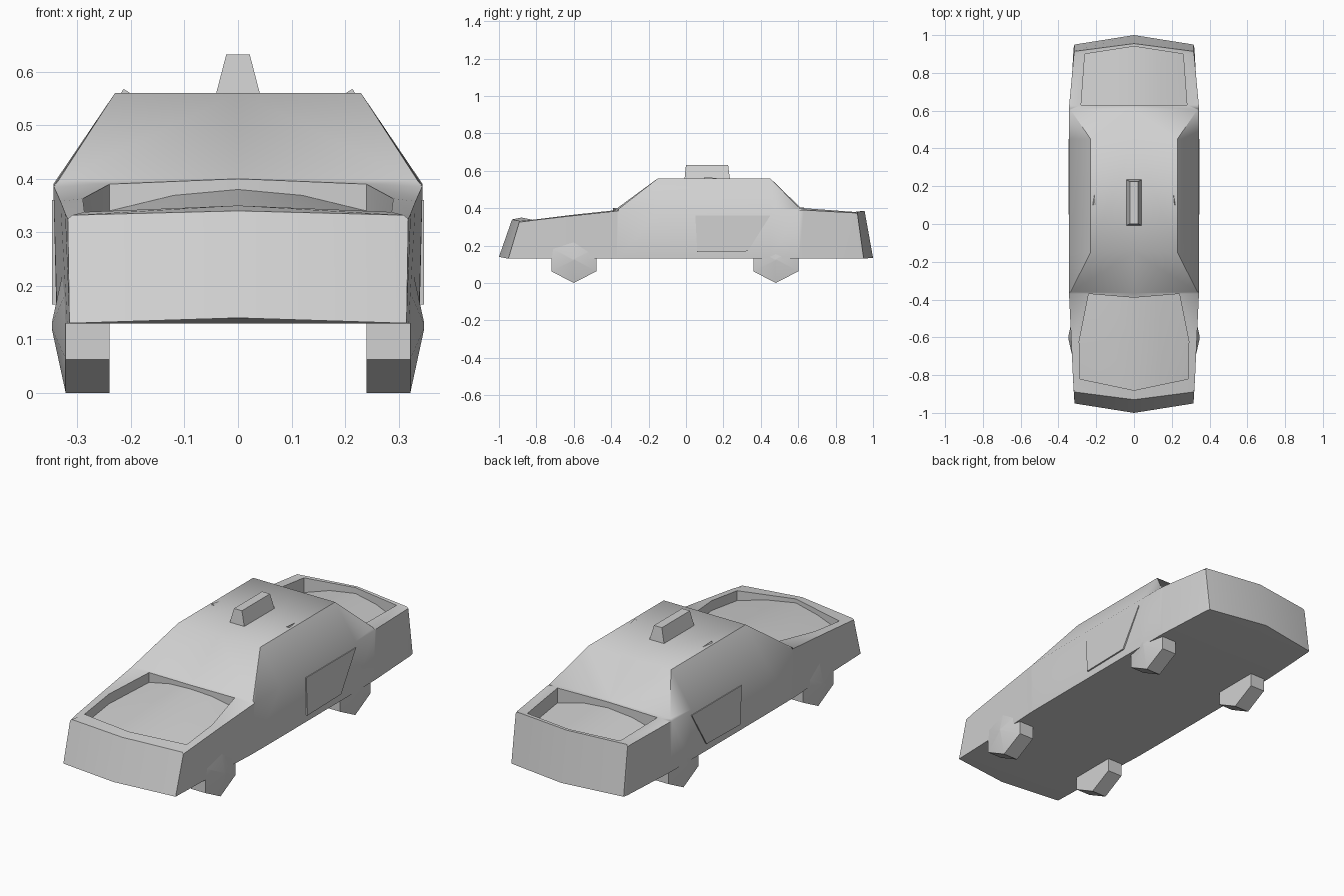
import bpy
import bmesh
import math

cube = bpy.data.objects.get("Cube")
if cube:
    bpy.data.objects.remove(cube, do_unlink=True)

grey = bpy.data.materials.new("plain_grey")
grey.use_nodes = True
colour = (0.64, 0.64, 0.64, 1)
grey.diffuse_color = colour
for node in grey.node_tree.nodes:
    if node.type == 'BSDF_PRINCIPLED':
        node.inputs["Base Color"].default_value = colour


def add_part(name, verts, faces, mirror=True, closed=False, angle=50):
    """Make a smooth shaded object, optionally mirrored across x."""
    mesh = bpy.data.meshes.new(name)
    mesh.from_pydata(verts, [], faces)
    if closed:
        bm = bmesh.new()
        bm.from_mesh(mesh)
        bmesh.ops.recalc_face_normals(bm, faces=bm.faces)
        bm.to_mesh(mesh)
        bm.free()
    mesh.materials.append(grey)
    mesh.shade_smooth()
    mesh.set_sharp_from_angle(angle=math.radians(angle))
    obj = bpy.data.objects.new(name, mesh)
    bpy.context.collection.objects.link(obj)
    if mirror:
        obj.modifiers.new("Mirror", 'MIRROR')
    return obj


def loft(name, rings, mirror=True, angle=50):
    """Closed solid through rings that have equal point counts."""
    n = len(rings[0])
    verts = [p for ring in rings for p in ring]
    faces = [tuple(range(n)), tuple(range(len(verts) - n, len(verts)))]
    for r in range(len(rings) - 1):
        for k in range(n):
            j = (k + 1) % n
            faces.append((r * n + k, r * n + j, r * n + n + j, r * n + n + k))
    return add_part(name, verts, faces, mirror, True, angle)


def station(bottom, belt, shoulder, centre, keel=None):
    """Half section of the body, from the keel round to the top centre."""
    return [(0, *(keel or (bottom[1], 0.13))), (bottom[0], bottom[1], 0.13),
            belt, shoulder, (0, *centre)]


# Half sections from nose to tail
sections = [
    station((0.315, -0.95), (0.318, -0.892, 0.325), (0.31, -0.89, 0.332), (-0.93, 0.34), (-1, 0.14)),
    station((0.319, -0.82), (0.323, -0.82, 0.335), (0.287, -0.82, 0.338), (-0.88, 0.35)),
    station((0.326, -0.62), (0.332, -0.62, 0.358), (0.29, -0.62, 0.363), (-0.63, 0.377)),
    station((0.338, -0.37), (0.344, -0.37, 0.385), (0.24, -0.37, 0.39), (-0.39, 0.40)),
    station((0.338, -0.36), (0.345, -0.36, 0.386), (0.336, -0.36, 0.396), (-0.365, 0.402)),
    station((0.339, -0.15), (0.345, -0.15, 0.39), (0.23, -0.15, 0.56), (-0.15, 0.56)),
    station((0.339, 0.45), (0.345, 0.45, 0.39), (0.23, 0.45, 0.56), (0.45, 0.56)),
    station((0.338, 0.605), (0.345, 0.605, 0.39), (0.336, 0.605, 0.4), (0.61, 0.405)),
    station((0.337, 0.63), (0.343, 0.63, 0.39), (0.28, 0.63, 0.4), (0.63, 0.405)),
    station((0.32, 0.93), (0.318, 0.9, 0.375), (0.26, 0.9, 0.38), (0.94, 0.385)),
    station((0.315, 0.95), (0.314, 0.917, 0.37), (0.308, 0.915, 0.38), (0.955, 0.385), (1, 0.135)),
]
hood_rows, trunk_rows = (1, 2, 3), (8, 9)
open_tops = {1, 2, 8}

# Body shell with hood and trunk left open
body_faces = [tuple(range(5)), tuple(reversed(range(len(sections) * 5 - 5, len(sections) * 5)))]
for i in range(len(sections) - 1):
    for k in range(4):
        if k == 3 and i in open_tops:
            continue
        a, b = i * 5 + k, i * 5 + 5 + k
        body_faces.append((a, b, b + 1, a + 1))
add_part("body_shell", [p for s in sections for p in s], body_faces)


def sunken_panel(name, rows, drops):
    """Crowned panel set below the rim, with a thin wall around it."""
    floor, floor_faces = [], []
    for r in rows:
        edge, centre = sections[r][3], sections[r][4]
        for t, drop in zip((0, 0.5, 1), drops):
            p = [c + (e - c) * t for c, e in zip(centre, edge)]
            floor.append((p[0], p[1], p[2] - drop))
    for r in range(len(rows) - 1):
        for c in range(2):
            a = r * 3 + c
            floor_faces.append((a, a + 1, a + 4, a + 3))
    add_part(name + "_panel", floor, floor_faces)

    first, last = sections[rows[0]], sections[rows[-1]]

    def middle(s):
        return tuple((a + b) / 2 for a, b in zip(s[3], s[4]))

    rim = [first[4], middle(first)] + [sections[r][3] for r in rows] + [middle(last), last[4]]
    depth = [drops[0], drops[1]] + [drops[2]] * len(rows) + [drops[1], drops[0]]
    low = [(x, y, z - d) for (x, y, z), d in zip(rim, depth)]
    n = len(rim)
    add_part(name + "_wall", low + rim,
             [(i, i + 1, n + i + 1, n + i) for i in range(n - 1)])


sunken_panel("hood", hood_rows, (0.02, 0.026, 0.05))
sunken_panel("trunk", trunk_rows, (0.03, 0.04, 0.075))


# Six sided wheels with pointed hubs
def wheel(name, y, hub):
    def ring(x, scale):
        return [(x, y + 0.139 * scale * math.sin(math.tau * k / 6),
                 0.125 - 0.125 * scale * math.cos(math.tau * k / 6)) for k in range(6)]
    loft(name, [ring(0.24, 1), ring(0.322, 1), ring(hub, 0.04)])


wheel("front_wheels", -0.6, 0.348)
wheel("rear_wheels", 0.48, 0.344)

# Slanted side panels
outline = [(0.05, 0.36), (0.06, 0.165), (0.33, 0.17), (0.45, 0.36)]
loft("side_panels", [[(x, y, z) for y, z in outline] for x in (0.34, 0.348)])


# Roof sign
def sign_ring(w, y0, y1, z):
    return [(-w, y0, z), (w, y0, z), (w, y1, z), (-w, y1, z)]


loft("roof_sign", [sign_ring(0.042, -0.008, 0.235, 0.555),
                   sign_ring(0.022, 0, 0.225, 0.632)], mirror=False)

# Small roof fins
add_part("roof_fins", [(0.198, 0.1, 0.558), (0.22, 0.1, 0.558), (0.207, 0.18, 0.558), (0.214, 0.1, 0.568)],
         [(0, 1, 2), (0, 1, 3), (1, 2, 3), (2, 0, 3)], closed=True)
